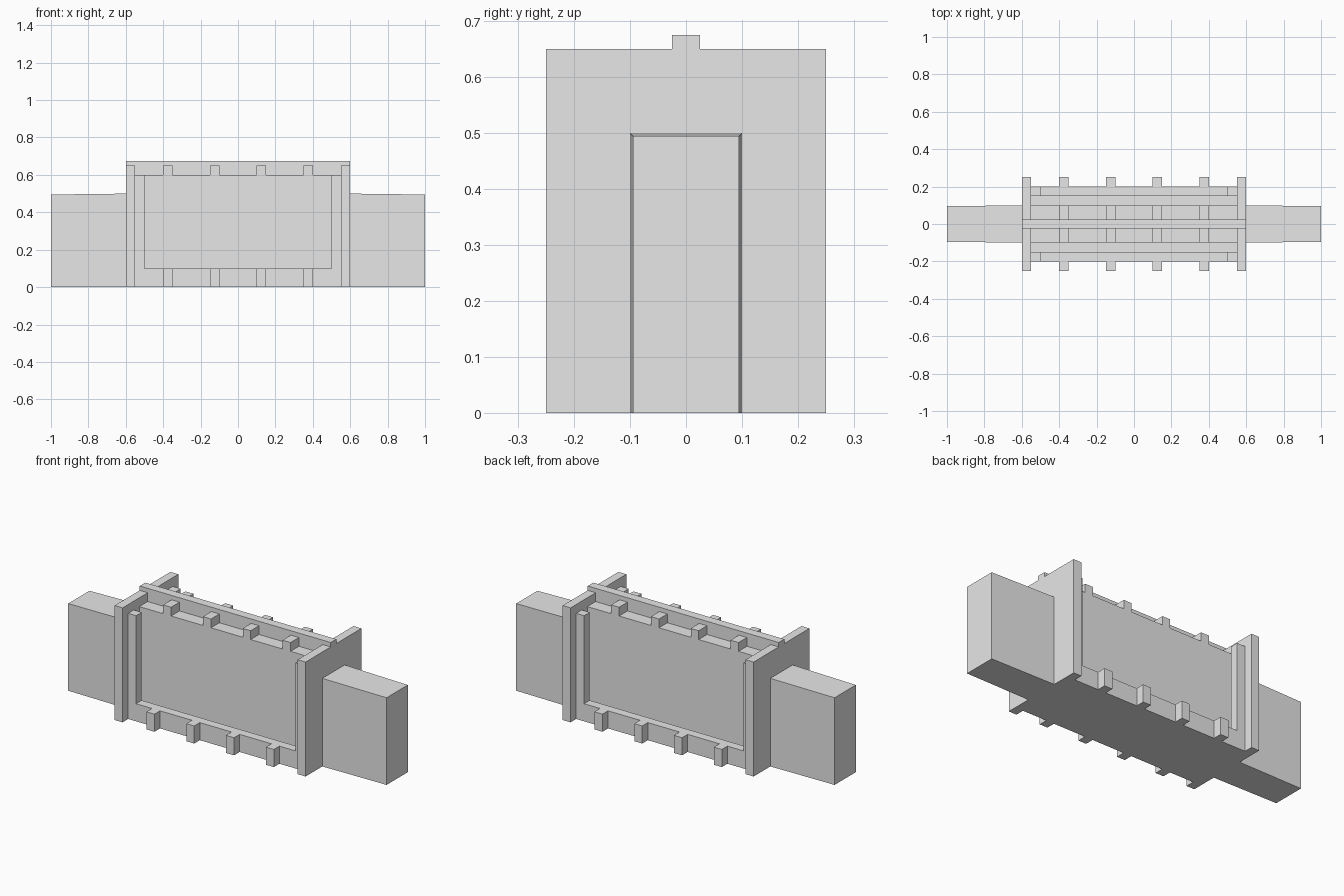
import bpy

default = bpy.data.objects.get("Cube")
if default:
    bpy.data.objects.remove(default, do_unlink=True)

grey = bpy.data.materials.new("light_grey")
grey.use_nodes = True
colour = (0.8, 0.8, 0.8, 1)
grey.diffuse_color = colour
grey.node_tree.nodes["Principled BSDF"].inputs["Base Color"].default_value = colour


def box(name, xs, ys, zs):
    """Flat-sided box between the given limits on each axis."""
    bpy.ops.mesh.primitive_cube_add(size=1)
    obj = bpy.context.object
    obj.name = name
    for v in obj.data.vertices:
        v.co = [lim[1] if c > 0 else lim[0] for c, lim in zip(v.co, (xs, ys, zs))]
    obj.data.materials.append(grey)
    return obj


def span(a, b, side):
    return sorted((a * side, b * side))


# Central wall, thin floor and top ridge
box("core_wall", (-0.55, 0.55), (-0.1, 0.1), (0, 0.6))
box("floor", (-0.55, 0.55), (-0.2, 0.2), (0, 0.02))
box("top_ridge", (-0.6, 0.6), (-0.025, 0.025), (0.6, 0.675))

rib_starts = (-0.4, -0.15, 0.1, 0.35)

# Crosswise ribs on top of the wall
for x in rib_starts:
    box("top_rib", (x, x + 0.05), (-0.1, 0.1), (0.6, 0.65))

for side, label in ((1, "left"), (-1, "right")):
    # Wide end plates
    box(label + "_end_plate", span(0.55, 0.6, side), (-0.25, 0.25), (0, 0.65))
    # Outer blocks, slightly tapered towards their ends
    block = box(label + "_end_block", span(0.6, 1, side), (-0.1, 0.1), (0, 0.5))
    for v in block.data.vertices:
        if abs(v.co.x) > 0.9:
            v.co.y *= 0.95
            v.co.z *= 0.99

for side, label in ((-1, "front"), (1, "back")):
    # Low rail with corner posts standing off the wall
    frame_y = span(0.15, 0.2, side)
    box(label + "_rail", (-0.55, 0.55), frame_y, (0, 0.1))
    for end in (-1, 1):
        box(label + "_post", span(0.5, 0.55, end), frame_y, (0, 0.6))
    # Short buttresses along the rail
    for x in rib_starts:
        box(label + "_buttress", (x, x + 0.05), span(0.2, 0.25, side), (0, 0.1))
